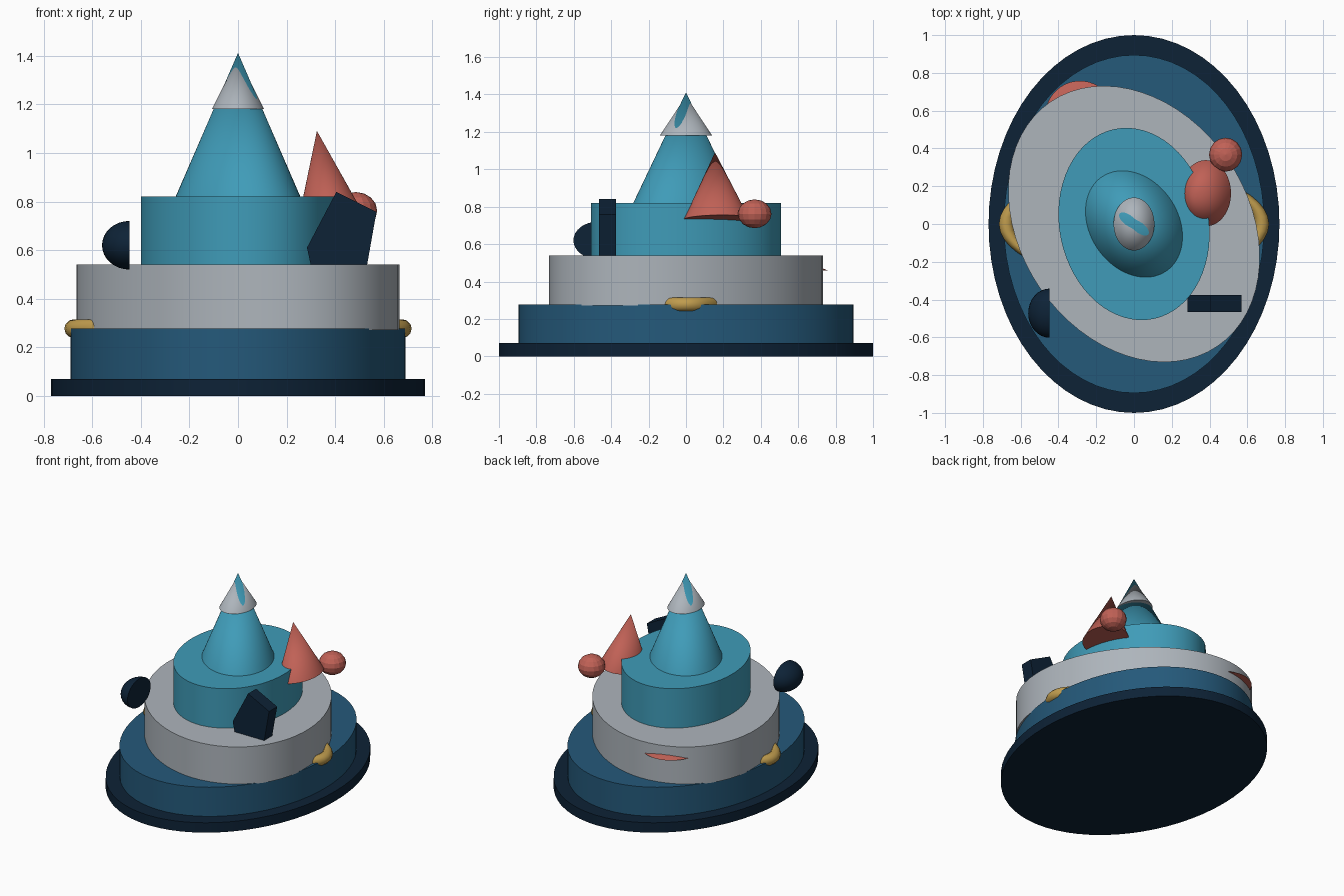
import bpy, bmesh, math
from mathutils import Matrix, Vector

if "Cube" in bpy.data.objects:
    bpy.data.objects.remove(bpy.data.objects["Cube"])


def material(name, rgb):
    m = bpy.data.materials.new(name)
    m.diffuse_color = (*rgb, 1)
    m.use_nodes = True
    m.node_tree.nodes["Principled BSDF"].inputs["Base Color"].default_value = m.diffuse_color
    return m


NAVY = material("navy", (0.004, 0.016, 0.037))
BLUE = material("deep_blue", (0.018, 0.10, 0.195))
GREY = material("light_grey", (0.42, 0.46, 0.50))
TEAL = material("teal", (0.05, 0.33, 0.48))
RED = material("coral_red", (0.53, 0.12, 0.093))
GOLD = material("gold", (0.52, 0.33, 0.075))


def finish(name, bm, mat, smooth=True):
    bmesh.ops.recalc_face_normals(bm, faces=bm.faces)
    mesh = bpy.data.meshes.new(name)
    bm.to_mesh(mesh)
    bm.free()
    mesh.materials.append(mat)
    ob = bpy.data.objects.new(name, mesh)
    bpy.context.collection.objects.link(ob)
    if smooth:
        bpy.ops.object.select_all(action='DESELECT')
        ob.select_set(True)
        bpy.context.view_layer.objects.active = ob
        bpy.ops.object.shade_smooth_by_angle(angle=math.radians(30))
    return ob


def tier(name, mat, rx, ry, z0, z1, turn=0.0, top=1.0):
    """Elliptical drum (top=1) or cone (top=0), turned about z."""
    bm = bmesh.new()
    bmesh.ops.create_cone(bm, cap_ends=True, segments=64, radius1=1,
                          radius2=top, depth=1)
    if top == 0:
        bmesh.ops.remove_doubles(bm, verts=bm.verts, dist=1e-5)
    bm.transform(Matrix.Translation((0, 0, (z0 + z1) / 2))
                 @ Matrix.Rotation(turn, 4, 'Z')
                 @ Matrix.Diagonal((rx, ry, z1 - z0, 1)))
    return finish(name, bm, mat)


# Stacked elliptical tiers and the spire
tier("base_plate", NAVY, 0.77, 1.0, 0, 0.07)
tier("lower_tier", BLUE, 0.69, 0.895, 0.07, 0.277)
tier("middle_tier", GREY, 0.603, 0.784, 0.272, 0.54, 0.6)
tier("upper_tier", TEAL, 0.395, 0.513, 0.54, 0.82, 0.2)
tier("spire", TEAL, 0.233, 0.302, 0.82, 1.412, 0.6, 0)
tier("spire_cap", GREY, 0.108, 0.14, 1.18, 1.392, 0, 0)

# Leaning side cone
side = tier("side_cone", RED, 0.135, 0.175, 0, 0.36, 0, 0)
foot, tip = Vector((0.38, 0.163, 0.735)), Vector((0.325, 0.155, 1.09))
side.matrix_world = (Matrix.Translation(foot)
                     @ Vector((0, 0, 1)).rotation_difference(tip - foot).to_matrix().to_4x4())

# Shallow cone whose rim pokes out of the middle tier at the back
rim = tier("back_rim", RED, 0.183, 0.183, 0.46, 0.525, 0, 0)
rim.location = (-0.286, 0.575, 0)

# Ball
bm = bmesh.new()
bmesh.ops.create_uvsphere(bm, u_segments=16, v_segments=8, radius=1)
bm.transform(Matrix.Translation((0.485, 0.367, 0.762))
             @ Matrix.Diagonal((0.088, 0.09, 0.077, 1)))
finish("ball", bm, RED, smooth=False)

# Half dome with its flat face towards +x
bm = bmesh.new()
bmesh.ops.create_uvsphere(bm, u_segments=32, v_segments=16, radius=1)
cut = bmesh.ops.bisect_plane(bm, geom=bm.verts[:] + bm.edges[:] + bm.faces[:],
                             plane_co=(0, 0, 0), plane_no=(1, 0, 0),
                             clear_outer=True, dist=1e-4)
bmesh.ops.holes_fill(bm, edges=[e for e in bm.edges if e.is_boundary])
bm.transform(Matrix.Translation((-0.447, -0.472, 0.62))
             @ Matrix.Diagonal((0.113, 0.13, 0.10, 1)))
finish("half_dome", bm, NAVY)

# Five-sided block sunk into the middle tier
bm = bmesh.new()
outline = [(0.405, 0.84), (0.57, 0.757), (0.52, 0.475), (0.33, 0.40), (0.284, 0.61)]
face = bm.faces.new([bm.verts.new((x, -0.465, z)) for x, z in outline])
out = bmesh.ops.extrude_face_region(bm, geom=[face], use_keep_orig=True)
bmesh.ops.translate(bm, vec=(0, 0.09, 0),
                    verts=[v for v in out["geom"] if isinstance(v, bmesh.types.BMVert)])
finish("five_sided_block", bm, NAVY, smooth=False)

# Flattened ring showing at both sides
bpy.ops.mesh.primitive_torus_add(major_segments=48, minor_segments=12,
                                 major_radius=0.677, minor_radius=0.038,
                                 location=(0, 0, 0.277))
ring = bpy.context.object
ring.name = "side_ring"
ring.scale = (1, 0.42, 1)
ring.data.materials.append(GOLD)
bpy.ops.object.shade_smooth_by_angle(angle=math.radians(40))
